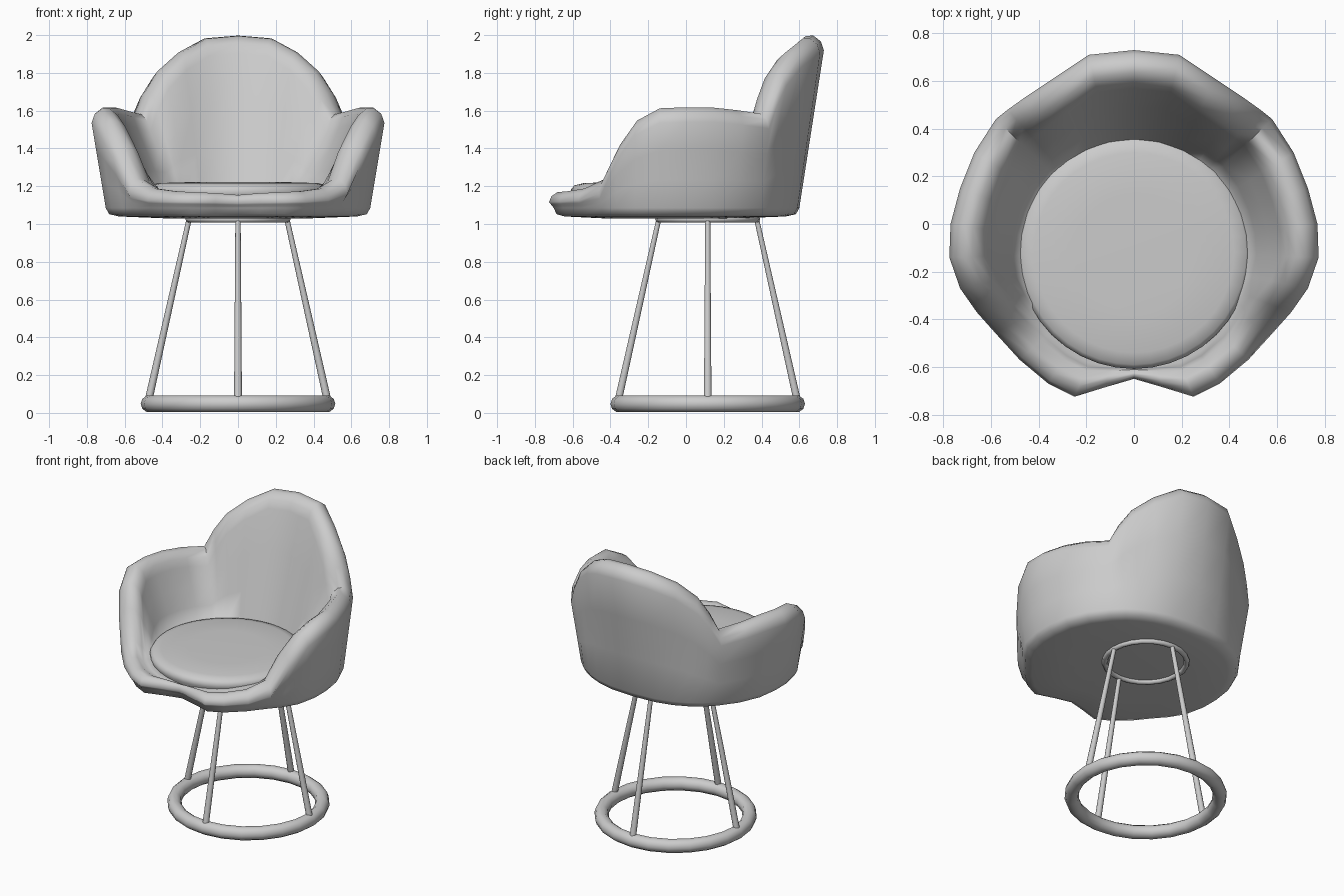
import bpy, bmesh, math
from mathutils import Vector

if "Cube" in bpy.data.objects:
    bpy.data.objects.remove(bpy.data.objects["Cube"])

CUSHION = Vector((0, -0.12, 0))
BASE_Y = 0.115


def finish(name, bm, angle=50):
    bmesh.ops.recalc_face_normals(bm, faces=bm.faces)
    me = bpy.data.meshes.new(name)
    bm.to_mesh(me)
    bm.free()
    ob = bpy.data.objects.new(name, me)
    bpy.context.collection.objects.link(ob)
    bpy.ops.object.select_all(action='DESELECT')
    ob.select_set(True)
    bpy.context.view_layer.objects.active = ob
    bpy.ops.object.shade_smooth_by_angle(angle=math.radians(angle))
    return ob


def skin(name, loops, cap_start=False, cap_end=False, wrap=False, angle=50):
    """Bridge closed loops of equal length."""
    bm = bmesh.new()
    rows = [[bm.verts.new(p) for p in loop] for loop in loops]
    n = len(rows[0])
    pairs = list(zip(rows, rows[1:])) + ([(rows[-1], rows[0])] if wrap else [])
    for a, b in pairs:
        for i in range(n):
            j = (i + 1) % n
            bm.faces.new((a[i], a[j], b[j], b[i]))
    for use, row in ((cap_start, rows[0]), (cap_end, rows[-1])):
        if use:
            c = bm.verts.new(sum((v.co for v in row), Vector()) / n)
            for i in range(n):
                bm.faces.new((row[i], row[(i + 1) % n], c))
    return finish(name, bm, angle)


def circle(r, z, n, cx=0, cy=0):
    return [(cx + r * math.cos(2 * math.pi * i / n),
             cy + r * math.sin(2 * math.pi * i / n), z) for i in range(n)]


def ring(name, major, minor, z, n, m):
    loops = [circle(major + minor * math.cos(2 * math.pi * k / m),
                    z + minor * math.sin(2 * math.pi * k / m), n, 0, BASE_Y) for k in range(m)]
    return skin(name, loops, wrap=True, angle=60)


# Shell stations, front to back: widest x, y, rim height, foot x, y
HALF = [
    (0.00, -0.65, 1.155, 0.00, -0.63), (0.12, -0.685, 1.165, 0.12, -0.66),
    (0.25, -0.725, 1.17, 0.25, -0.70), (0.36, -0.67, 1.175, 0.35, -0.65),
    (0.48, -0.57, 1.19, 0.46, -0.55), (0.58, -0.46, 1.24, 0.54, -0.45),
    (0.66, -0.37, 1.42, 0.61, -0.37), (0.73, -0.27, 1.55, 0.67, -0.27),
    (0.775, -0.14, 1.615, 0.70, -0.13), (0.77, 0.00, 1.62, 0.70, 0.00),
    (0.73, 0.15, 1.62, 0.68, 0.14), (0.67, 0.30, 1.605, 0.62, 0.28),
    (0.58, 0.44, 1.585, 0.53, 0.40), (0.53, 0.48, 1.70, 0.46, 0.47),
    (0.46, 0.53, 1.81, 0.38, 0.52), (0.34, 0.61, 1.91, 0.29, 0.56),
    (0.19, 0.71, 1.985, 0.17, 0.59), (0.00, 0.73, 2.00, 0.00, 0.60),
]
STATIONS = HALF + [(-a, b, c, -d, e) for a, b, c, d, e in HALF[-2:0:-1]]


def section(ox, oy, z, bx, by):
    """Outer wall, rounded rim and inner wall of the shell at one station."""
    o, b = Vector((ox, oy, 0)), Vector((bx, by, 0))
    to_mid = CUSHION - o
    dist = to_mid.length - 0.47
    d = to_mid.normalized()
    t = min(0.16, dist * 0.75)
    drop = min(0.08, (z - 1.08) * 0.6)
    inner_z = min(1.18, z - 0.02)
    at = lambda p, h: Vector((p.x, p.y, h))
    foot = CUSHION + (b - CUSHION) * 0.9
    low, top = 1.085, z - drop
    outer = [at(b.lerp(o, k), low + (top - low) * k) for k in (0, 0.33, 0.67, 1)]
    rim = [at(o + d * t * 0.1, z - drop * 0.42), at(o + d * t * 0.35, z - drop * 0.03),
           at(o + d * t * 0.6, z - drop * 0.06), at(o + d * t * 0.87, z - drop * 0.5)]
    i0, i1 = at(o + d * t, z - drop * 1.2), at(o + d * dist, inner_z)
    i0.z = max(i0.z, inner_z)
    inner = [i0, i0.lerp(i1, 0.35), i0.lerp(i1, 0.7), i1]
    return [at(CUSHION + (b - CUSHION) * 0.55, 1.03), at(foot, 1.04),
            at(foot.lerp(b, 0.75), 1.052)] + outer + rim + inner


# Wrap-around upholstered shell
cols = [section(*s) for s in STATIONS]
skin("seat_shell", list(zip(*cols)), cap_start=True, cap_end=True, angle=70)

# Round seat cushion
profile = [(0.47, 1.12), (0.487, 1.16), (0.488, 1.185), (0.47, 1.205), (0.42, 1.217), (0.25, 1.222)]
skin("seat_cushion", [circle(r, z, 40, 0, CUSHION.y) for r, z in profile], True, True)

# Floor ring and the smaller ring under the seat
ring("floor_ring", 0.47, 0.045, 0.048, 24, 10)
ring("upper_ring", 0.26, 0.018, 1.025, 24, 8)

# Four splayed legs
for k, label in enumerate(("right", "back", "left", "front")):
    c, s = math.cos(k * math.pi / 2), math.sin(k * math.pi / 2)
    loops = [circle(0.021, 0.06, 10, 0.475 * c, BASE_Y + 0.475 * s),
             circle(0.014, 1.03, 10, 0.258 * c, BASE_Y + 0.258 * s)]
    skin(label + "_leg", loops, True, True)
